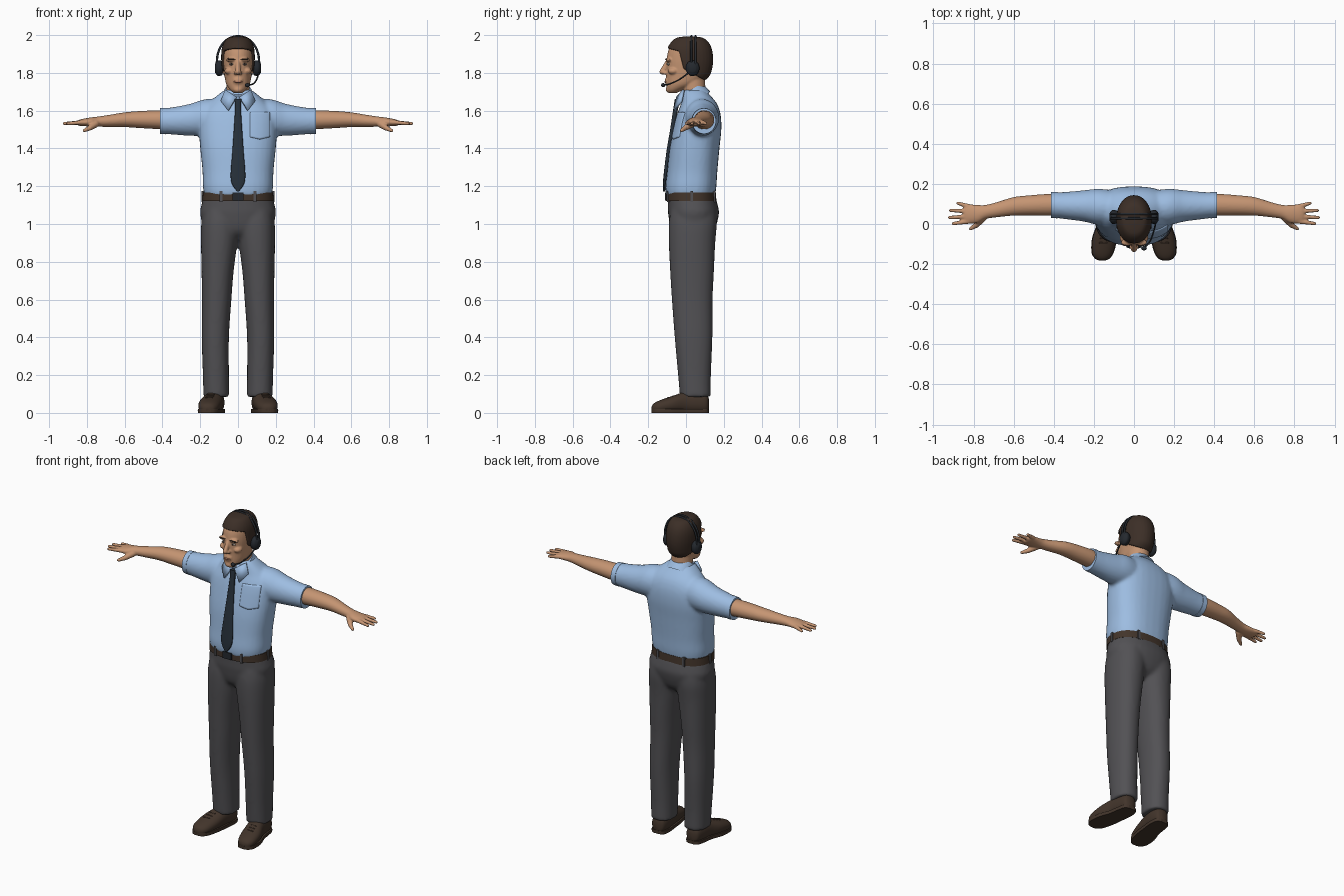
import bpy, bmesh, math
from mathutils import Vector, Matrix

if "Cube" in bpy.data.objects:
    bpy.data.objects.remove(bpy.data.objects["Cube"])


def material(name, *rgb):
    mat = bpy.data.materials.new(name)
    mat.use_nodes = True
    mat.diffuse_color = (*rgb, 1)
    mat.node_tree.nodes["Principled BSDF"].inputs["Base Color"].default_value = (*rgb, 1)
    return mat


SKIN = material("skin", .56, .3, .17)
SHIRT = material("light_blue_cotton", .34, .51, .76)
TROUSERS = material("charcoal_wool", .085, .083, .09)
LEATHER = material("brown_leather", .055, .035, .024)
HAIR = material("dark_brown_hair", .045, .028, .02)
TIE = material("dark_slate_tie", .02, .03, .042)
HEADSET = material("black_plastic", .018, .022, .028)
WHITE = material("eye_white", .6, .55, .5)
LIPS = material("lips", .42, .19, .12)


def spline(rows, steps=5):
    """Smooth interpolation through rows of equal length."""
    pts = [Vector(r) for r in rows]
    out = []
    for i in range(len(pts) - 1):
        a, b, c, d = (pts[max(0, min(len(pts) - 1, i + k))] for k in (-1, 0, 1, 2))
        for s in range(steps):
            t = s / steps
            out.append(b + (c - a) * (t / 2) + (a * 2 - b * 5 + c * 4 - d) * (t * t / 2)
                       + (b * 3 - a - c * 3 + d) * (t ** 3 / 2))
    return out + [pts[-1]]


def loft(bm, rows, axis="Z", side=1, power=1, n=32, floor=None, ceiling=9, grow=0):
    """Skin oval sections; a row is position on axis, centre a, centre b, radius a, radius b."""
    rings = []
    for t, a, b, ra, rb in spline(rows):
        ring = []
        for k in range(n):
            c, s = math.cos(math.tau * k / n), math.sin(math.tau * k / n)
            u = a + (max(ra, .002) + grow) * math.copysign(abs(c) ** power, c)
            v = b + (max(rb, .002) + grow) * math.copysign(abs(s) ** power, s)
            x, y, z = {"X": (t, u, v), "Y": (u, t, v), "Z": (u, v, t)}[axis]
            if floor is not None:
                z = max(floor, min(ceiling, z))
            ring.append(bm.verts.new((x * side, y, z)))
        rings.append(ring)
    for lower, upper in zip(rings, rings[1:]):
        for k in range(n):
            j = (k + 1) % n
            bm.faces.new((lower[k], lower[j], upper[j], upper[k]))
    bm.faces.new(rings[0])
    bm.faces.new(rings[-1])


def ball(bm, centre, radii):
    bmesh.ops.create_uvsphere(bm, u_segments=20, v_segments=12, radius=1,
                              matrix=Matrix.Translation(centre) @ Matrix.Diagonal((*radii, 1)))


def limb(bm, start, end, r1, r2):
    a, b = Vector(start), Vector(end)
    turn = (b - a).to_track_quat("Z", "Y").to_matrix().to_4x4()
    bmesh.ops.create_cone(bm, cap_ends=True, segments=14, radius1=r1, radius2=r2,
                          depth=(b - a).length, matrix=Matrix.Translation((a + b) / 2) @ turn)
    ball(bm, a, (r1, r1, r1))
    ball(bm, b, (r2, r2, r2))


def block(bm, centre, size):
    bmesh.ops.create_cube(bm, size=1, matrix=Matrix.Translation(centre) @ Matrix.Diagonal((*size, 1)))


def finish(bm, name, mat, voxel=0, relax=4):
    """Make the object; a voxel size fuses its overlapping shells."""
    bmesh.ops.recalc_face_normals(bm, faces=bm.faces)
    mesh = bpy.data.meshes.new(name)
    bm.to_mesh(mesh)
    bm.free()
    mesh.materials.append(mat)
    obj = bpy.data.objects.new(name, mesh)
    bpy.context.collection.objects.link(obj)
    bpy.ops.object.select_all(action="DESELECT")
    obj.select_set(True)
    bpy.context.view_layer.objects.active = obj
    if voxel:
        fuse = obj.modifiers.new("fuse", "REMESH")
        fuse.mode, fuse.voxel_size, fuse.use_smooth_shade = "VOXEL", voxel, True
        soften = obj.modifiers.new("soften", "SMOOTH")
        soften.factor, soften.iterations = .5, relax
    else:
        bpy.ops.object.shade_smooth_by_angle(angle=math.radians(40))
    return obj


def tube(name, points, radius, mat):
    bm = bmesh.new()
    path = spline(points)
    for a, b in zip(path, path[1:]):
        limb(bm, a, b, radius, radius)
    return finish(bm, name, mat)


SIDES = (("left", 1), ("right", -1))

# Shirt: torso and sleeves fused
bm = bmesh.new()
loft(bm, [(1.15, 0, .024, .178, .13), (1.2, 0, .026, .186, .135), (1.28, 0, .033, .188, .133),
          (1.4, 0, .045, .2, .132), (1.5, 0, .06, .207, .127), (1.58, 0, .068, .2, .115),
          (1.64, 0, .068, .155, .094), (1.69, 0, .05, .098, .07), (1.71, 0, .045, .07, .06)], power=.82)
sleeve = [(.05, .08, 1.56, .08, .1), (.17, .085, 1.563, .09, .098), (.25, .09, 1.552, .078, .085),
          (.34, .092, 1.546, .068, .073), (.41, .095, 1.545, .062, .066)]
for _, s in SIDES:
    loft(bm, sleeve, "X", s)
shirt = finish(bm, "shirt", SHIRT, .01)
for label, s in SIDES:
    bm = bmesh.new()
    loft(bm, [(.382, .094, 1.545, .066, .07), (.413, .095, 1.545, .064, .068)], "X", s)
    finish(bm, label + "_sleeve_cuff", SHIRT)

# Breast pocket projected on the chest
bm = bmesh.new()
bmesh.ops.create_grid(bm, x_segments=14, y_segments=14, size=1)
for v in bm.verts:
    u, w = v.co.x, v.co.y
    v.co = (.115 + .052 * u, -.3, 1.525 + .065 * w - .012 * (1 - abs(u)) * (1 - w) / 2)
pocket = finish(bm, "breast_pocket", SHIRT)
wrap = pocket.modifiers.new("wrap", "SHRINKWRAP")
wrap.target, wrap.wrap_method = shirt, "PROJECT"
wrap.use_project_y, wrap.use_positive_direction = True, True
thicken = pocket.modifiers.new("thicken", "SOLIDIFY")
thicken.thickness, thicken.offset = .009, 0

# Collar band and folded points
bm = bmesh.new()
loft(bm, [(-.03, 0, 0, .09, .085), (.03, 0, 0, .07, .07)])
bm.transform(Matrix.Translation((0, .04, 1.685)) @ Matrix.Rotation(.5, 4, "X"))
finish(bm, "collar_band", SHIRT)
for label, s in SIDES:
    bm = bmesh.new()
    outline = [(.008, -.046, 1.672), (.066, -.012, 1.71), (.09, -.025, 1.65), (.052, -.062, 1.6)]
    bm.faces.new([bm.verts.new((x * s, y, z)) for x, y, z in outline])
    flap = finish(bm, label + "_collar_point", SHIRT)
    thicken = flap.modifiers.new("thicken", "SOLIDIFY")
    thicken.thickness, thicken.offset = .012, 0

# Tie
bm = bmesh.new()
loft(bm, [(1.662, 0, -.046, .021, .013), (1.625, 0, -.052, .015, .013), (1.5, 0, -.074, .022, .01),
          (1.38, 0, -.094, .03, .01), (1.235, 0, -.112, .038, .009), (1.172, 0, -.117, .005, .006)],
     power=.7)
finish(bm, "tie", TIE)

# Trousers: two legs fused with the hips
bm = bmesh.new()
loft(bm, [(.91, 0, .035, .09, .05), (.96, 0, .036, .17, .11), (1.05, 0, .04, .2, .134),
          (1.1, 0, .036, .194, .132), (1.15, 0, .028, .18, .125)], power=.88)
for _, s in SIDES:
    loft(bm, [(.085, .115, .05, .068, .082), (.2, .117, .045, .069, .087), (.4, .12, .04, .072, .1),
              (.6, .113, .033, .078, .108), (.75, .108, .032, .085, .116), (.9, .1, .032, .096, .123),
              (1, .095, .036, .1, .127), (1.07, .09, .038, .095, .12)], side=s, power=.9)
finish(bm, "trousers", TROUSERS, .011)

# Belt, buckle and loops
bm = bmesh.new()
loft(bm, [(1.122, 0, .028, .189, .133), (1.168, 0, .027, .186, .131)], power=.84, n=48)
finish(bm, "belt", LEATHER)
bm = bmesh.new()
block(bm, (0, -.106, 1.145), (.06, .012, .042))
finish(bm, "belt_buckle", HEADSET)
bm = bmesh.new()
for _, s in SIDES:
    for x, y in ((.09, -.093), (.09, .149), (.186, .03)):
        block(bm, (x * s, y, 1.145), (.014, .014, .058))
finish(bm, "belt_loops", TROUSERS)

# Shoes with soles and laces
shoe = [(.122, .12, .045, .015, .025), (.108, .12, .05, .04, .05), (.06, .122, .055, .05, .06),
        (0, .13, .055, .052, .058), (-.07, .146, .045, .06, .045), (-.14, .156, .032, .053, .034),
        (-.172, .158, .025, .034, .024), (-.182, .158, .02, .012, .012)]
for label, s in SIDES:
    bm = bmesh.new()
    loft(bm, shoe, "Y", s, power=.9, floor=.012)
    finish(bm, label + "_shoe", LEATHER)
    bm = bmesh.new()
    loft(bm, [(y, x, .012, rx, .1) for y, x, z, rx, rz in shoe], "Y", s, .9, 32, 0, .02, .003)
    finish(bm, label + "_sole", LEATHER)
    bm = bmesh.new()
    for k in range(3):
        y, z = -.05 - .022 * k, .094 - .007 * k
        limb(bm, ((.125 + .005 * k) * s, y, z), ((.16 + .005 * k) * s, y, z), .004, .004)
    finish(bm, label + "_laces", LEATHER)

# Arms with hands
for label, s in SIDES:
    bm = bmesh.new()
    loft(bm, [(.36, .095, 1.55, .05, .052), (.42, .096, 1.552, .054, .05), (.52, .093, 1.553, .05, .045),
              (.6, .088, 1.552, .046, .039), (.68, .072, 1.546, .038, .032), (.74, .06, 1.542, .035, .027),
              (.78, .05, 1.54, .045, .024), (.83, .05, 1.537, .048, .018), (.848, .05, 1.535, .04, .013)],
         "X", s)
    for base, tip, length in ((.088, .104, .878), (.064, .068, .915), (.038, .032, .92), (.013, .002, .902)):
        limb(bm, (.825 * s, base, 1.538), (length * s, tip, 1.532), .0125, .0085)
    limb(bm, (.755 * s, .03, 1.53), (.785 * s, -.005, 1.508), .02, .014)
    limb(bm, (.785 * s, -.005, 1.508), (.815 * s, -.024, 1.494), .014, .009)
    finish(bm, label + "_arm", SKIN, .005, 3)

# Head, neck and facial forms
skull = [(1.693, 0, -.07, .022, .02), (1.71, 0, -.058, .042, .044), (1.74, 0, -.022, .062, .083),
         (1.78, 0, .004, .071, .109), (1.82, 0, .012, .076, .117), (1.87, 0, .016, .08, .119),
         (1.92, 0, .018, .078, .111), (1.955, 0, .02, .066, .092), (1.978, 0, .02, .045, .062),
         (1.986, 0, .02, .008, .01)]
bm = bmesh.new()
loft(bm, skull, power=.95)
loft(bm, [(1.62, 0, .05, .066, .062), (1.7, 0, .042, .062, .062), (1.79, 0, .03, .06, .07)])
limb(bm, (0, -.1, 1.858), (0, -.126, 1.806), .01, .015)
ball(bm, (0, -.088, 1.712), (.026, .02, .018))
ball(bm, (0, -.1, 1.757), (.026, .012, .022))
for _, s in SIDES:
    ball(bm, (.013 * s, -.112, 1.8), (.011, .014, .01))
    ball(bm, (.034 * s, -.092, 1.869), (.032, .017, .011))
    ball(bm, (.046 * s, -.066, 1.81), (.026, .03, .02))
    ball(bm, (.08 * s, .035, 1.83), (.012, .024, .035))
finish(bm, "head", SKIN, .005, 3)

# Hair: front cap and back shell, each cut from a swollen skull
bm = bmesh.new()
for cuts in ([((0, -.1, 1.93), (0, .25, 1))],
             [((0, -.02, 1.85), (0, 1, .25)), ((0, 0, 1.815), (0, .55, 1))]):
    part = bmesh.new()
    loft(part, [(t + max(0, t - 1.9) * .09, a, b, ra, rb) for t, a, b, ra, rb in skull], power=.95, grow=.009)
    for point, normal in cuts:
        cut = bmesh.ops.bisect_plane(part, geom=part.verts[:] + part.edges[:] + part.faces[:],
                                     plane_co=point, plane_no=normal, clear_inner=True)
        bmesh.ops.holes_fill(part, edges=[e for e in part.edges if e.is_boundary])
    bmesh.ops.recalc_face_normals(part, faces=part.faces)
    shell = bpy.data.meshes.new("hair_part")
    part.to_mesh(shell)
    part.free()
    bm.from_mesh(shell)
    bpy.data.meshes.remove(shell)
finish(bm, "hair", HAIR, .005, 3)

# Eyes, brows and mouth
for label, s in SIDES:
    for part, centre, radii, mat in (("eye", (.034, -.093, 1.846), (.013, .008, .006), WHITE),
                                     ("iris", (.034, -.0985, 1.846), (.0055, .004, .0055), HAIR),
                                     ("eyebrow", (.036, -.104, 1.872), (.023, .006, .004), HAIR)):
        bm = bmesh.new()
        ball(bm, (centre[0] * s, *centre[1:]), radii)
        finish(bm, label + "_" + part, mat)
bm = bmesh.new()
ball(bm, (0, -.108, 1.753), (.025, .007, .006))
finish(bm, "mouth", LIPS)

# Headset: ear cups, double band, boom and microphone
for label, s in SIDES:
    bm = bmesh.new()
    loft(bm, [(.082, .035, 1.825, .03, .036), (.1, .035, 1.825, .036, .042),
              (.112, .035, 1.825, .032, .037), (.122, .035, 1.825, .018, .022)], "X", s)
    finish(bm, label + "_ear_cup", HEADSET)
for name, y in (("front_headband", .028), ("rear_headband", .05)):
    arc = [math.pi * k / 12 for k in range(13)]
    tube(name, [(.113 * math.cos(a), y, 1.835 + .159 * math.sin(a) ** .8) for a in arc], .006, HEADSET)
tube("microphone_boom", [(.112, .025, 1.81), (.1, -.03, 1.768), (.08, -.085, 1.742), (.052, -.118, 1.735)],
     .004, HEADSET)
bm = bmesh.new()
ball(bm, (.05, -.121, 1.735), (.014, .011, .011))
finish(bm, "microphone", HEADSET)
